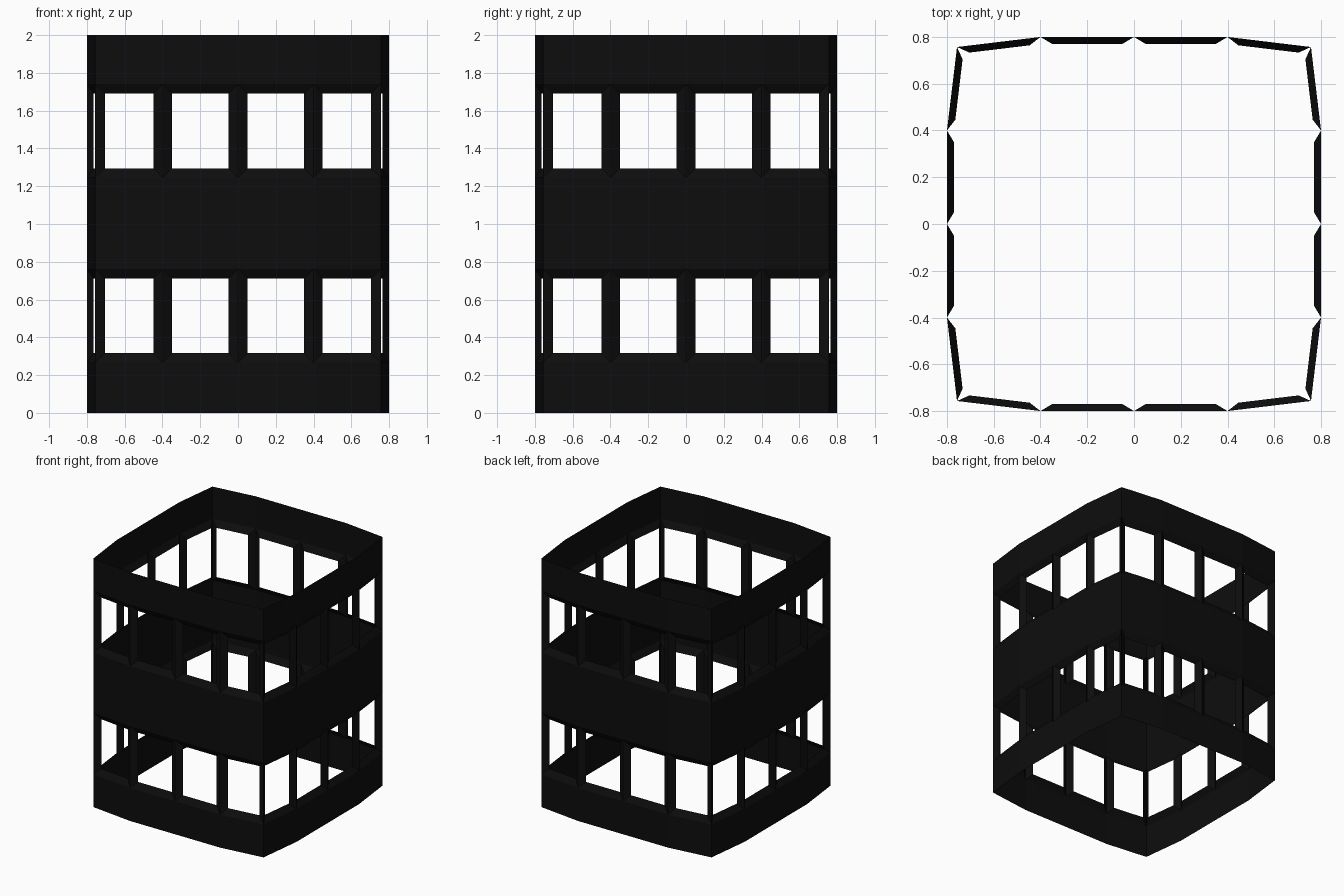
import bpy
import bmesh

cube = bpy.data.objects.get("Cube")
if cube:
    bpy.data.objects.remove(cube, do_unlink=True)

# Single near-black facade colour
black = bpy.data.materials.new("facade black")
black.use_nodes = True
colour = (0.004, 0.004, 0.004, 1)
black.diffuse_color = colour
black.node_tree.nodes["Principled BSDF"].inputs["Base Color"].default_value = colour

# Plan outline: one bowed side, turned four times around the centre
side = [(-0.757, -0.757), (-0.4, -0.8), (0, -0.8), (0.4, -0.8)]
outline = []
for turn in range(4):
    outline += side
    side = [(-y, x) for x, y in side]

# Storey levels: solid bands alternate with window rows
levels = [0, 0.266, 0.762, 1.245, 1.741, 2]
bm = bmesh.new()
rings = [[bm.verts.new((x, y, z)) for x, y in outline] for z in levels]
windows = []
for row, (low, high) in enumerate(zip(rings, rings[1:])):
    for i in range(len(outline)):
        j = (i + 1) % len(outline)
        face = bm.faces.new((low[i], low[j], high[j], high[i]))
        if row % 2:
            windows.append(face)
bm.normal_update()

# Recess each window bay with sloping reveals, then open it
bmesh.ops.inset_individual(bm, faces=windows, thickness=0.05, depth=-0.03,
                           use_even_offset=True)
bmesh.ops.delete(bm, geom=windows, context='FACES')

mesh = bpy.data.meshes.new("facade_shell")
bm.to_mesh(mesh)
bm.free()
mesh.materials.append(black)
shell = bpy.data.objects.new("facade_shell", mesh)
bpy.context.collection.objects.link(shell)
